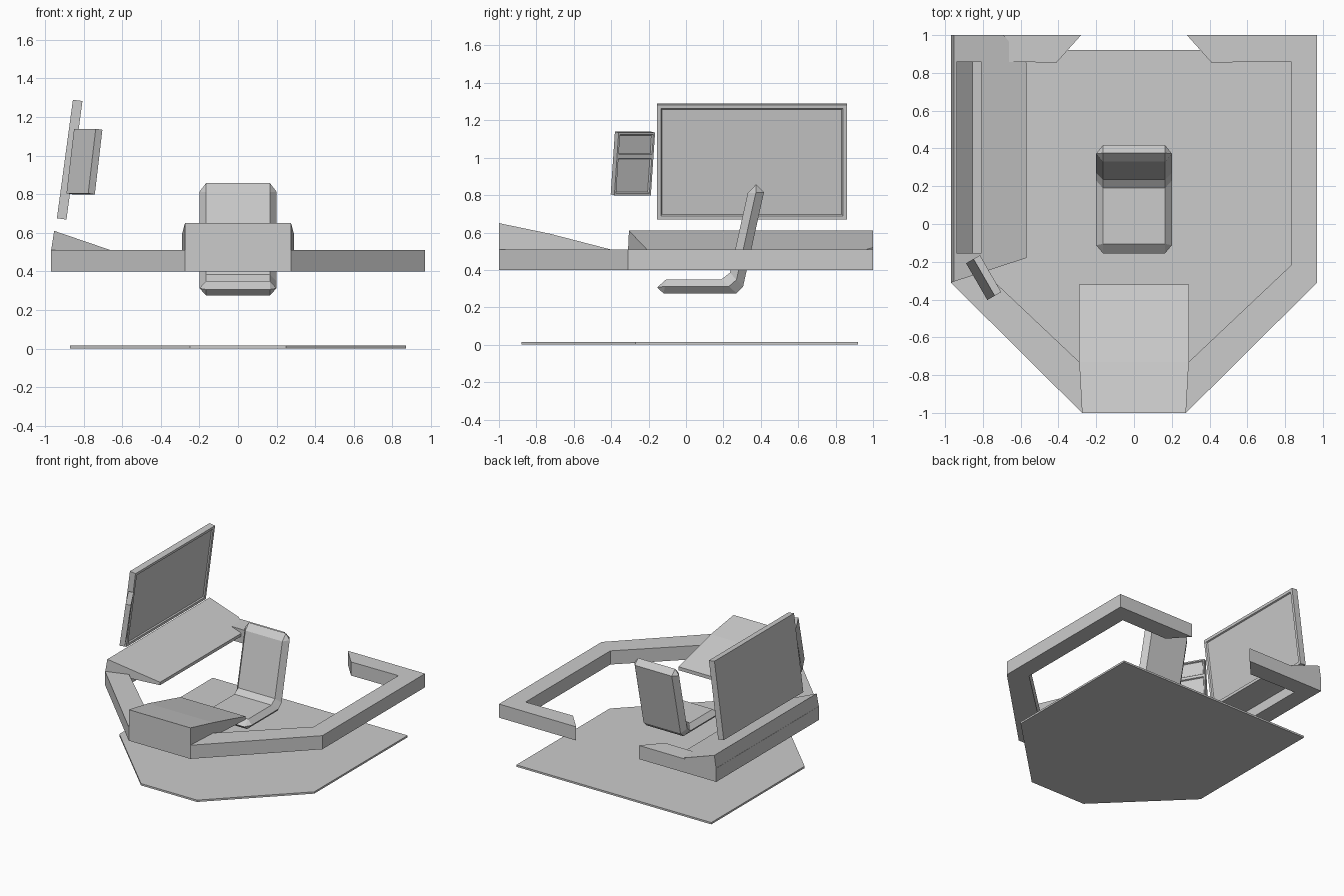
import bpy, bmesh, math
from mathutils import Matrix

if "Cube" in bpy.data.objects:
    bpy.data.objects.remove(bpy.data.objects["Cube"])


def finish(name, bm):
    bmesh.ops.recalc_face_normals(bm, faces=bm.faces[:])
    me = bpy.data.meshes.new(name)
    bm.to_mesh(me)
    bm.free()
    ob = bpy.data.objects.new(name, me)
    bpy.context.collection.objects.link(ob)
    return ob


def mirrored_slab(name, half, z0, z1):
    """Extrude an outline given by its right half, mirrored across x = 0."""
    bm = bmesh.new()
    pts = half + [(-x, y) for x, y in reversed(half)]
    f = bm.faces.new([bm.verts.new((x, y, z0)) for x, y in pts])
    top = bmesh.ops.extrude_face_region(bm, geom=[f])["geom"]
    bmesh.ops.translate(bm, vec=(0, 0, z1 - z0),
                        verts=[v for v in top if isinstance(v, bmesh.types.BMVert)])
    return finish(name, bm)


def hull(name, pts):
    bm = bmesh.new()
    for p in pts:
        bm.verts.new(p)
    bmesh.ops.convex_hull(bm, input=bm.verts[:])
    bmesh.ops.dissolve_limit(bm, angle_limit=0.01, verts=bm.verts[:], edges=bm.edges[:])
    return finish(name, bm)


def screen(name, size, loc, turn, rim, splits=()):
    """Leaning slab facing +x with recessed panes in its front."""
    bm = bmesh.new()
    bmesh.ops.create_cube(bm, size=1, matrix=Matrix.Diagonal((*size, 1)))
    front = [f for f in bm.faces if f.normal.x > 0.9]
    for z in splits:
        geom = front + [e for f in front for e in f.edges]
        bmesh.ops.bisect_plane(bm, geom=geom, plane_co=(0, 0, z), plane_no=(0, 0, 1))
    bm.normal_update()
    front = [f for f in bm.faces if f.normal.x > 0.9]
    bmesh.ops.inset_individual(bm, faces=front, thickness=rim)
    bmesh.ops.inset_individual(bm, faces=front, thickness=0.008, depth=-0.01)
    m = (Matrix.Translation(loc) @ Matrix.Rotation(turn, 4, 'Z')
         @ Matrix.Rotation(math.radians(7.7), 4, 'Y'))
    bm.transform(m)
    return finish(name, bm)


# floor plate and C-shaped desk ring
mirrored_slab("floor_plate", [(0.25, -0.88), (0.87, -0.27), (0.87, 0.92)], 0, 0.015)
mirrored_slab("desk_ring", [(0.275, -1), (0.97, -0.31), (0.97, 1), (0.28, 1), (0.41, 0.855),
                            (0.83, 0.86), (0.83, -0.22), (0.29, -0.73)], 0.40, 0.51)

# sloped console at the front
side = [(0.275, -1, 0.65), (0.275, -1, 0.49), (0.29, -0.73, 0.594), (0.29, -0.73, 0.48),
        (0.29, -0.32, 0.488), (0.29, -0.32, 0.46)]
hull("front_console", [(s * x, y, z) for x, y, z in side for s in (1, -1)])

# sloped console on the left
hull("left_console", [(-0.953, 1, 0.61), (-0.953, -0.305, 0.61), (-0.97, 1, 0.50),
                      (-0.97, -0.31, 0.50), (-0.57, -0.18, 0.479), (-0.57, -0.18, 0.455),
                      (-0.57, 0.855, 0.479), (-0.57, 0.855, 0.455),
                      (-0.69, 1, 0.52), (-0.69, 1, 0.46)])

# screens
screen("large_screen", (0.05, 1.015, 0.62), (-0.8725, 0.352, 0.979), 0, 0.03)
screen("small_screen", (0.04, 0.225, 0.338), (-0.796, -0.284, 0.969), math.radians(30),
       0.014, (0.04,))

# seat: six-sided section swept through (upper surface, lower surface) points
stations = [((-0.105, 0.35), (-0.12, 0.275)), ((0.19, 0.35), (0.27, 0.275)),
            ((0.235, 0.385), (0.305, 0.31)), ((0.33, 0.81), (0.417, 0.815))]
bm = bmesh.new()
W, C = 0.2, 0.035
rings = []
for (ay, az), (by, bz) in stations:
    my, mz = (ay + by) / 2, (az + bz) / 2
    sec = [(C - W, ay, az), (W - C, ay, az), (W, my, mz),
           (W - C, by, bz), (C - W, by, bz), (-W, my, mz)]
    rings.append([bm.verts.new(p) for p in sec])
for a, b in zip(rings, rings[1:]):
    for i in range(6):
        j = (i + 1) % 6
        bm.faces.new((a[i], a[j], b[j], b[i]))
# chamfered tips
for r, (y, z) in ((rings[0], (-0.155, 0.306)), (rings[-1], (0.375, 0.858))):
    l, k = bm.verts.new((C - W, y, z)), bm.verts.new((W - C, y, z))
    for f in ((r[0], r[1], k, l), (r[3], r[4], l, k), (r[1], r[2], k),
              (r[2], r[3], k), (r[4], r[5], l), (r[5], r[0], l)):
        bm.faces.new(f)
finish("seat", bm)
